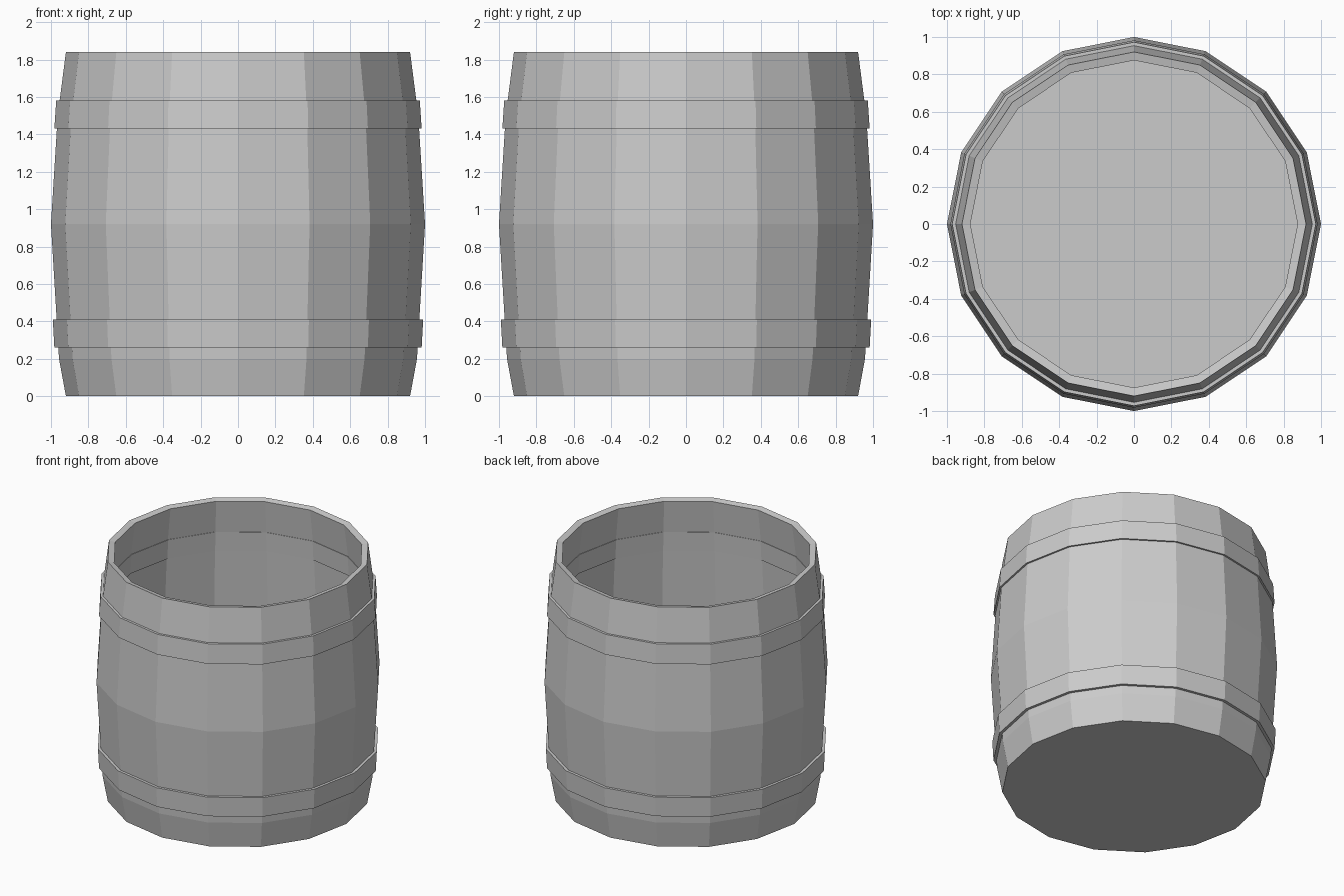
import bpy, bmesh
from math import cos, sin, tau

if "Cube" in bpy.data.objects:
    bpy.data.objects.remove(bpy.data.objects["Cube"])

SIDES = 16
WALL = 0.045


def lathe(name, profile, closed=False):
    """Revolve (radius, z) points about z; open profiles get flat end caps."""
    bm = bmesh.new()
    rings = [[bm.verts.new((r * cos(tau * i / SIDES), r * sin(tau * i / SIDES), z))
              for i in range(SIDES)] for r, z in profile]
    pairs = list(zip(rings, rings[1:]))
    if closed:
        pairs.append((rings[-1], rings[0]))
    for a, b in pairs:
        for i in range(SIDES):
            j = (i + 1) % SIDES
            bm.faces.new((a[i], a[j], b[j], b[i]))
    if not closed:
        bm.faces.new(rings[0])
        bm.faces.new(rings[-1])
    bmesh.ops.recalc_face_normals(bm, faces=bm.faces)
    mesh = bpy.data.meshes.new(name)
    bm.to_mesh(mesh)
    bm.free()
    obj = bpy.data.objects.new(name, mesh)
    bpy.context.collection.objects.link(obj)
    return obj


# Hollow bulging body: outside wall up, over the rim, inside wall down to the floor
outer = [(0.92, 0), (0.957, 0.2), (1.0, 0.92), (0.964, 1.5), (0.92, 1.84)]
inner = [(0.875, 1.83), (0.919, 1.5), (0.955, 0.92), (0.912, 0.2), (0.882, WALL)]
lathe("barrel_body", outer + inner)

# Hoops wrap the wall and show just through its inner face
for name, z0, r0, z1, r1 in [("lower_hoop", 0.26, 0.982, 0.41, 0.99),
                             ("upper_hoop", 1.43, 0.982, 1.58, 0.972)]:
    t = 0.067
    lathe(name, [(r0 - t, z0), (r0, z0), (r1, z1), (r1 - t, z1)], closed=True)
